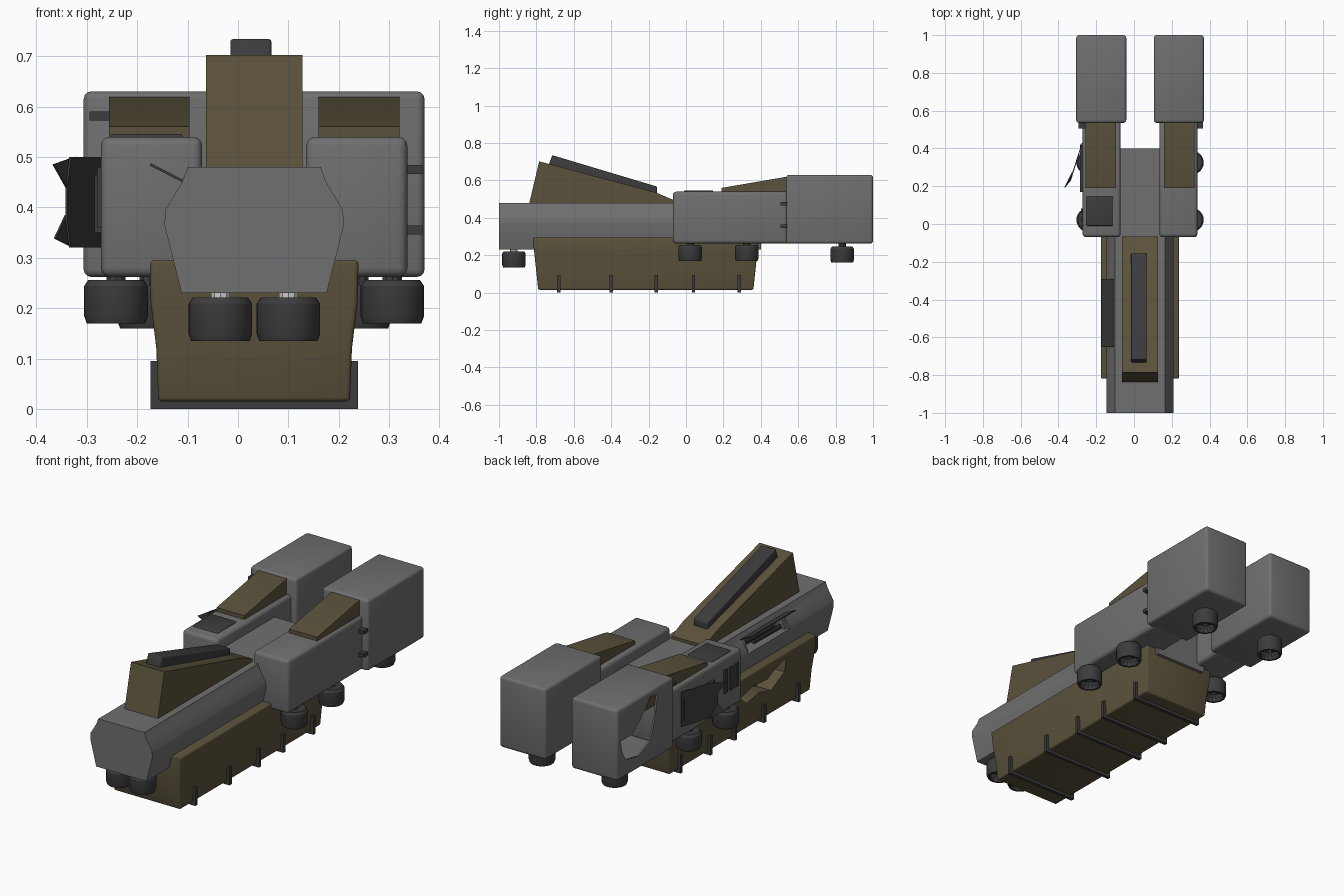
import bpy, bmesh, math
from mathutils import Vector

if "Cube" in bpy.data.objects:
    bpy.data.objects.remove(bpy.data.objects["Cube"])

CX = 0.032  # symmetry plane of the hull


def material(name, rgb):
    m = bpy.data.materials.new(name)
    m.diffuse_color = (*rgb, 1)
    m.use_nodes = True
    m.node_tree.nodes["Principled BSDF"].inputs["Base Color"].default_value = m.diffuse_color
    return m


GREY = material("grey_paint", (0.16, 0.16, 0.16))
BROWN = material("brown_paint", (0.105, 0.085, 0.045))
DARK = material("dark_metal", (0.045, 0.045, 0.047))
PALE = material("pale_metal", (0.6, 0.6, 0.6))


def finish(name, bm, mat):
    bmesh.ops.recalc_face_normals(bm, faces=bm.faces)
    me = bpy.data.meshes.new(name)
    bm.to_mesh(me)
    bm.free()
    ob = bpy.data.objects.new(name, me)
    bpy.context.collection.objects.link(ob)
    me.materials.append(mat)
    return ob


def prism(name, pts, axis, a, b, mat, bevel=0.0, end_scale=None):
    """Extrude a 2D profile along x (pts y,z) or y (pts x,z) from a to b."""
    bm = bmesh.new()

    def put(p, t):
        return (t, p[0], p[1]) if axis == "x" else (p[0], t, p[1])
    f = bm.faces.new([bm.verts.new(put(p, a)) for p in pts])
    r = bmesh.ops.extrude_face_region(bm, geom=[f])
    off = put((0, 0), b - a)
    bmesh.ops.translate(bm, vec=off, verts=[v for v in r["geom"] if isinstance(v, bmesh.types.BMVert)])
    if bevel:
        bmesh.ops.recalc_face_normals(bm, faces=bm.faces)
        edges = [e for e in bm.edges if e.calc_face_angle(0) > 0.6]
        bmesh.ops.bevel(bm, geom=edges, offset=bevel, segments=3, profile=0.5, affect="EDGES")
    return finish(name, bm, mat)


def box(name, x, y, z, mat, bevel=0.0):
    return prism(name, [(y[0], z[0]), (y[1], z[0]), (y[1], z[1]), (y[0], z[1])], "x", x[0], x[1], mat, bevel)


def plate(name, pts, thick, mat):
    """Thin sheet through 3D points."""
    bm = bmesh.new()
    f = bm.faces.new([bm.verts.new(p) for p in pts])
    f.normal_update()
    n = f.normal * thick
    r = bmesh.ops.extrude_face_region(bm, geom=[f])
    bmesh.ops.translate(bm, vec=n, verts=[v for v in r["geom"] if isinstance(v, bmesh.types.BMVert)])
    return finish(name, bm, mat)


def cut(ob, cutter):
    m = ob.modifiers.new("cut", "BOOLEAN")
    m.object, m.operation, m.solver = cutter, "DIFFERENCE", "EXACT"
    bpy.context.view_layer.objects.active = ob
    bpy.ops.object.modifier_apply(modifier=m.name)
    bpy.data.objects.remove(cutter)


def lathe(name, prof, loc, mat, seg=24):
    bm = bmesh.new()
    vs = [bm.verts.new((r, 0, z)) for r, z in prof]
    es = [bm.edges.new(p) for p in zip(vs, vs[1:])]
    bmesh.ops.spin(bm, geom=vs + es, cent=(0, 0, 0), axis=(0, 0, 1), angle=math.tau, steps=seg)
    bmesh.ops.remove_doubles(bm, verts=bm.verts, dist=1e-5)
    ob = finish(name, bm, mat)
    ob.location = loc
    return ob


def rod(name, a, b, r, mat):
    a, b = Vector(a), Vector(b)
    bm = bmesh.new()
    bmesh.ops.create_cone(bm, cap_ends=True, segments=10, radius1=r, radius2=r, depth=(b - a).length)
    ob = finish(name, bm, mat)
    ob.location = (a + b) / 2
    ob.rotation_mode = "QUATERNION"
    ob.rotation_quaternion = (b - a).to_track_quat("Z", "Y")
    return ob


# Main hull: eight-sided bar, with a torn-open service bay on its left shoulder
half = [(0.132, 0.48), (0.143, 0.45), (0.176, 0.395), (0.178, 0.365), (0.144, 0.23)]
prof = [(CX + x, z) for x, z in half] + [(CX - x, z) for x, z in reversed(half)]
hull = prism("main_hull", prof, "y", -1.0, 0.40, GREY)
cut(hull, prism("bay_cutter", [(-0.2, 0.38), (-0.132, 0.385), (-0.112, 0.445), (-0.2, 0.48), (-0.2, 0.4)][:4],
                "y", -0.64, -0.30, DARK))
cut(hull, prism("bay_inner_cutter", [(-0.16, 0.385), (-0.08, 0.385), (-0.08, 0.445), (-0.16, 0.445)],
                "y", -0.62, -0.32, DARK))
plate("bay_cover", [(-0.105, -0.65, 0.447), (-0.105, -0.29, 0.447), (-0.175, -0.29, 0.483), (-0.175, -0.65, 0.483)],
      0.005, DARK)
for i, (y0, y1, z) in enumerate([(-0.61, -0.40, 0.40), (-0.55, -0.33, 0.425)]):
    rod(f"bay_pipe_{i}", (-0.11, y0, z), (-0.105, y1, z), 0.012, DARK)

# Cargo belly with a ragged breach on the left
half = [(0.207, 0.295), (0.205, 0.21), (0.194, 0.12), (0.190, 0.015)]
prof = [(CX + x, z) for x, z in half] + [(CX - x, z) for x, z in reversed(half)]
belly = prism("cargo_belly", prof, "y", -0.82, 0.39, BROWN, 0.008)
for v in belly.data.vertices:      # ends lean in toward the bottom
    s = min(1, max(0, (0.295 - v.co.z) / 0.28))
    v.co.y += 0.03 * s * (1 if v.co.y < 0 else -1)
breach = [(-0.20, 0.20), (-0.26, 0.15), (-0.36, 0.17), (-0.46, 0.14), (-0.56, 0.20), (-0.57, 0.27),
          (-0.48, 0.245), (-0.42, 0.215), (-0.30, 0.225)]
cut(belly, prism("breach_cutter", breach, "x", -0.25, -0.08, BROWN))

# Straps wrapping the belly
outer = [(0.206, 0.0), (0.206, 0.095), (0.192, 0.095), (0.186, 0.016)]
strap = [(CX + x, z) for x, z in outer] + [(CX - x, z) for x, z in reversed(outer)]
for i, y in enumerate([-0.68, -0.40, -0.16, 0.04, 0.285]):
    prism(f"belly_strap_{i}", strap, "y", y - 0.009, y + 0.009, DARK)

# Raised dorsal wedge and its dark spine
prism("dorsal_wedge", [(-0.84, 0.47), (-0.785, 0.702), (-0.16, 0.535), (-0.065, 0.495), (-0.065, 0.47)],
      "x", -0.063, 0.128, BROWN)
prism("dorsal_spine", [(-0.735, 0.68), (-0.715, 0.735), (-0.155, 0.567), (-0.155, 0.52)], "x", -0.015, 0.066, DARK, 0.005)

# Side pods: engine nacelle, rear block and brown fairing on each side
blocks = []
for side, s in (("left", -1), ("right", 1)):
    def span(a, b):
        return sorted((CX + s * a, CX + s * b))
    box(f"{side}_nacelle", span(0.103, 0.304), (-0.07, 0.56), (0.262, 0.54), GREY, 0.018)
    blocks.append(box(f"{side}_rear_block", span(0.073, 0.338), (0.535, 1.0), (0.262, 0.63), GREY, 0.015))
    x = span(0.128, 0.288)
    prism(f"{side}_fairing", [(0.19, 0.5), (0.19, 0.56), (0.54, 0.62), (0.62, 0.61), (0.70, 0.5)], "x", x[0], x[1], BROWN)

# Hollow, holed left rear block
cut(blocks[0], box("cavity_cutter", (-0.297, -0.05), (0.545, 0.99), (0.272, 0.622), GREY))
hole = [(0.96, 0.40), (0.97, 0.46), (0.88, 0.46), (0.81, 0.51), (0.73, 0.60), (0.67, 0.59), (0.69, 0.48),
        (0.73, 0.37), (0.83, 0.33), (0.93, 0.35)]
cut(blocks[0], prism("hole_cutter", hole, "x", -0.36, -0.28, GREY))

# Vertical thrusters: hollow cups with radial vanes and a mounting stem
cup = [(0, 0.086), (0.055, 0.086), (0.063, 0.074), (0.063, 0.014), (0.058, 0), (0.048, 0), (0.048, 0.04), (0, 0.045)]
spots = [(-0.035, -0.92, 0.135), (0.100, -0.92, 0.135)]
for s in (-1, 1):
    spots += [(CX + s * 0.274, 0.022, 0.17), (CX + s * 0.274, 0.325, 0.17), (CX + s * 0.208, 0.835, 0.16)]
for i, p in enumerate(spots):
    lathe(f"thruster_{i}", cup, p, DARK)
    rod(f"thruster_stem_{i}", (p[0], p[1], p[2] + 0.08), (p[0], p[1], p[2] + 0.12), 0.02, PALE if i < 2 else DARK)
    bm = bmesh.new()
    for k in range(12):
        a = k * math.tau / 12
        d, n = Vector((math.cos(a), math.sin(a), 0)), Vector((-math.sin(a), math.cos(a), 0)) * 0.0015
        up = Vector((0, 0, 0.045))
        bm.faces.new([bm.verts.new(q) for q in (d * 0.004 + n + up * 0.6, d * 0.048 + n + up * 0.1,
                                                d * 0.048 - n + up * 0.1, d * 0.004 - n + up * 0.6)])
    vanes = finish(f"thruster_vanes_{i}", bm, PALE)
    vanes.location = p

# Left nacelle: top hatch, vents, bent open door and its bay
box("top_hatch", (-0.252, -0.110), (-0.01, 0.146), (0.53, 0.546), DARK, 0.006)
for i, y in enumerate([-0.02, 0.025, 0.07]):
    box(f"side_vent_{i}", (-0.28, -0.26), (y - 0.012, y + 0.012), (0.36, 0.48), DARK)
box("door_bay", (-0.285, -0.26), (0.17, 0.42), (0.35, 0.465), DARK)
plate("bent_door", [(-0.276, 0.43, 0.32), (-0.276, 0.43, 0.50), (-0.335, 0.24, 0.50), (-0.342, 0.225, 0.44),
                    (-0.342, 0.225, 0.37), (-0.335, 0.24, 0.32)], 0.004, DARK)
plate("door_upper_flap", [(-0.326, 0.27, 0.50), (-0.368, 0.195, 0.485), (-0.340, 0.23, 0.435)], 0.004, DARK)
plate("door_lower_flap", [(-0.326, 0.27, 0.32), (-0.362, 0.20, 0.338), (-0.340, 0.23, 0.385)], 0.004, DARK)

# Small connecting pipes between nacelle and rear block
for i, z in enumerate([0.355, 0.475]):
    box(f"right_link_{i}", (0.325, 0.366), (0.505, 0.55), (z - 0.009, z + 0.009), DARK)
box("left_link", (-0.295, -0.25), (0.505, 0.55), (0.572, 0.59), DARK)

bpy.ops.object.select_all(action="SELECT")
bpy.ops.object.shade_smooth_by_angle(angle=math.radians(30))
